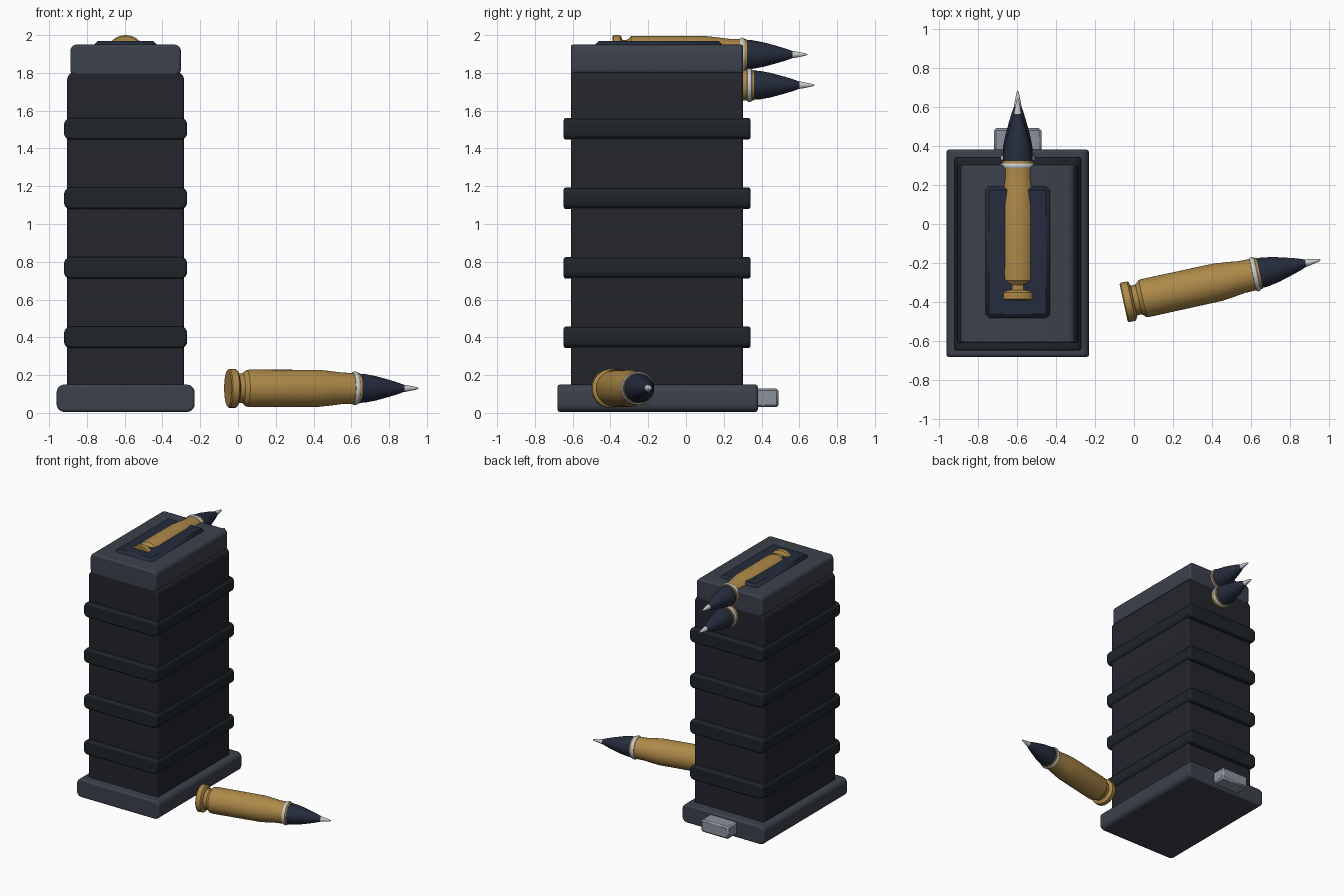
import bpy, bmesh, math
from mathutils import Matrix, Vector

if "Cube" in bpy.data.objects:
    bpy.data.objects.remove(bpy.data.objects["Cube"])


def material(name, rgb):
    m = bpy.data.materials.new(name)
    m.diffuse_color = (*rgb, 1)
    m.use_nodes = True
    m.node_tree.nodes["Principled BSDF"].inputs["Base Color"].default_value = m.diffuse_color
    return m


BODY = material("body_dark", (0.017, 0.019, 0.026))
RIB = material("rib_dark", (0.013, 0.018, 0.022))
PLATE = material("plate_grey", (0.045, 0.053, 0.070))
NAVY = material("navy", (0.018, 0.025, 0.045))
BRASS = material("brass", (0.42, 0.25, 0.065))
SILVER = material("silver", (0.60, 0.60, 0.60))
STEEL = material("steel", (0.26, 0.29, 0.34))
CX = -0.595  # centre line of the box


def finish(bm, name, mat, bevel=0, segments=2):
    bmesh.ops.recalc_face_normals(bm, faces=bm.faces)
    me = bpy.data.meshes.new(name)
    bm.to_mesh(me)
    bm.free()
    me.materials.append(mat)
    ob = bpy.data.objects.new(name, me)
    bpy.context.collection.objects.link(ob)
    if bevel:
        mod = ob.modifiers.new("edge", 'BEVEL')
        mod.width, mod.segments = bevel, segments
        mod.limit_method, mod.angle_limit = 'ANGLE', math.radians(50)
    bpy.ops.object.select_all(action='DESELECT')
    ob.select_set(True)
    bpy.context.view_layer.objects.active = ob
    bpy.ops.object.shade_smooth_by_angle(angle=math.radians(35))
    return ob


def slab(name, mat, half_w, y0, y1, z0, z1, r, bevel=0.012):
    """Rounded rectangle in x-z, extruded along y."""
    bm = bmesh.new()
    cz, hz, n = (z0 + z1) / 2, (z1 - z0) / 2, 5
    verts = []
    for q, (sx, sz) in enumerate([(1, 1), (-1, 1), (-1, -1), (1, -1)]):
        for i in range(n + 1):
            a = math.radians(90) * (q + i / n)
            verts.append(bm.verts.new((CX + sx * (half_w - r) + r * math.cos(a), y0,
                                       cz + sz * (hz - r) + r * math.sin(a))))
    face = bm.faces.new(verts)
    ext = bmesh.ops.extrude_face_region(bm, geom=[face], use_keep_orig=True)
    bmesh.ops.translate(bm, vec=(0, y1 - y0, 0),
                        verts=[v for v in ext['geom'] if isinstance(v, bmesh.types.BMVert)])
    return finish(bm, name, mat, bevel)


def box(name, mat, half_w, y0, y1, z0, z1, bevel):
    bm = bmesh.new()
    mtx = Matrix.LocRotScale(Vector((CX, (y0 + y1) / 2, (z0 + z1) / 2)), None,
                             Vector((2 * half_w, y1 - y0, z1 - z0)))
    bmesh.ops.create_cube(bm, size=1, matrix=mtx)
    return finish(bm, name, mat, bevel, 1)


def lathe(name, mat, profile, mtx, closed=False, n=40):
    """Turn (distance, radius) points around the local x axis."""
    bm = bmesh.new()
    rings = [[bm.verts.new((t, r * math.cos(2 * math.pi * i / n), r * math.sin(2 * math.pi * i / n)))
              for i in range(n)] for t, r in profile]
    pairs = list(zip(rings, rings[1:]))
    if closed:
        pairs.append((rings[-1], rings[0]))
    else:
        bm.faces.new(rings[0])
        bm.faces.new(rings[-1])
    for a, b in pairs:
        for i in range(n):
            j = (i + 1) % n
            bm.faces.new((a[i], a[j], b[j], b[i]))
    ob = finish(bm, name, mat)
    ob.matrix_world = mtx


def cartridge(prefix, base, angle):
    mtx = Matrix.Translation(base) @ Matrix.Rotation(angle, 4, 'Z')
    # Case with rim, groove, shoulder and neck
    lathe(prefix + "_case", BRASS,
          [(0, 0.096), (0.006, 0.103), (0.04, 0.103), (0.047, 0.096), (0.053, 0.078), (0.078, 0.078),
           (0.100, 0.097), (0.12, 0.099), (0.49, 0.098), (0.55, 0.092), (0.62, 0.083), (0.712, 0.081)], mtx)
    # Crimp ring
    lathe(prefix + "_ring", SILVER,
          [(0.688 + 0.014 * math.cos(k * math.pi / 5), 0.078 + 0.012 * math.sin(k * math.pi / 5))
           for k in range(10)], mtx, closed=True)
    # Bullet and tip
    lathe(prefix + "_bullet", NAVY,
          [(0.70, 0.077), (0.74, 0.076), (0.80, 0.065), (0.87, 0.046), (0.92, 0.031), (0.955, 0.018)], mtx)
    lathe(prefix + "_tip", SILVER,
          [(0.945, 0.019), (0.965, 0.018), (1.0, 0.011), (1.025, 0.006), (1.032, 0.002)], mtx)


# Main box, collar, base plate
slab("box_body", BODY, 0.31, -0.61, 0.303, 0.10, 1.81, 0.05)
slab("top_collar", PLATE, 0.293, -0.61, 0.303, 1.785, 1.95, 0.035)
slab("base_plate", PLATE, 0.365, -0.68, 0.38, 0.005, 0.15, 0.04)

# Ribs round the body
for i in range(4):
    z = 0.40 + 0.368 * i
    slab(f"rib_{i + 1}", RIB, 0.326, -0.648, 0.342, z - 0.057, z + 0.057, 0.035)

# Feed opening inset and base latch
box("feed_inset", NAVY, 0.17, -0.485, 0.197, 1.89, 1.97, 0.024)
box("base_latch", STEEL, 0.122, 0.33, 0.49, 0.03, 0.13, 0.012)

# Two loaded cartridges and one lying loose
cartridge("upper_round", (CX, -0.39, 1.897), math.radians(90))
cartridge("lower_round", (CX, -0.352, 1.735), math.radians(90))
cartridge("loose_round", (-0.053, -0.403, 0.13), math.radians(12.3))
